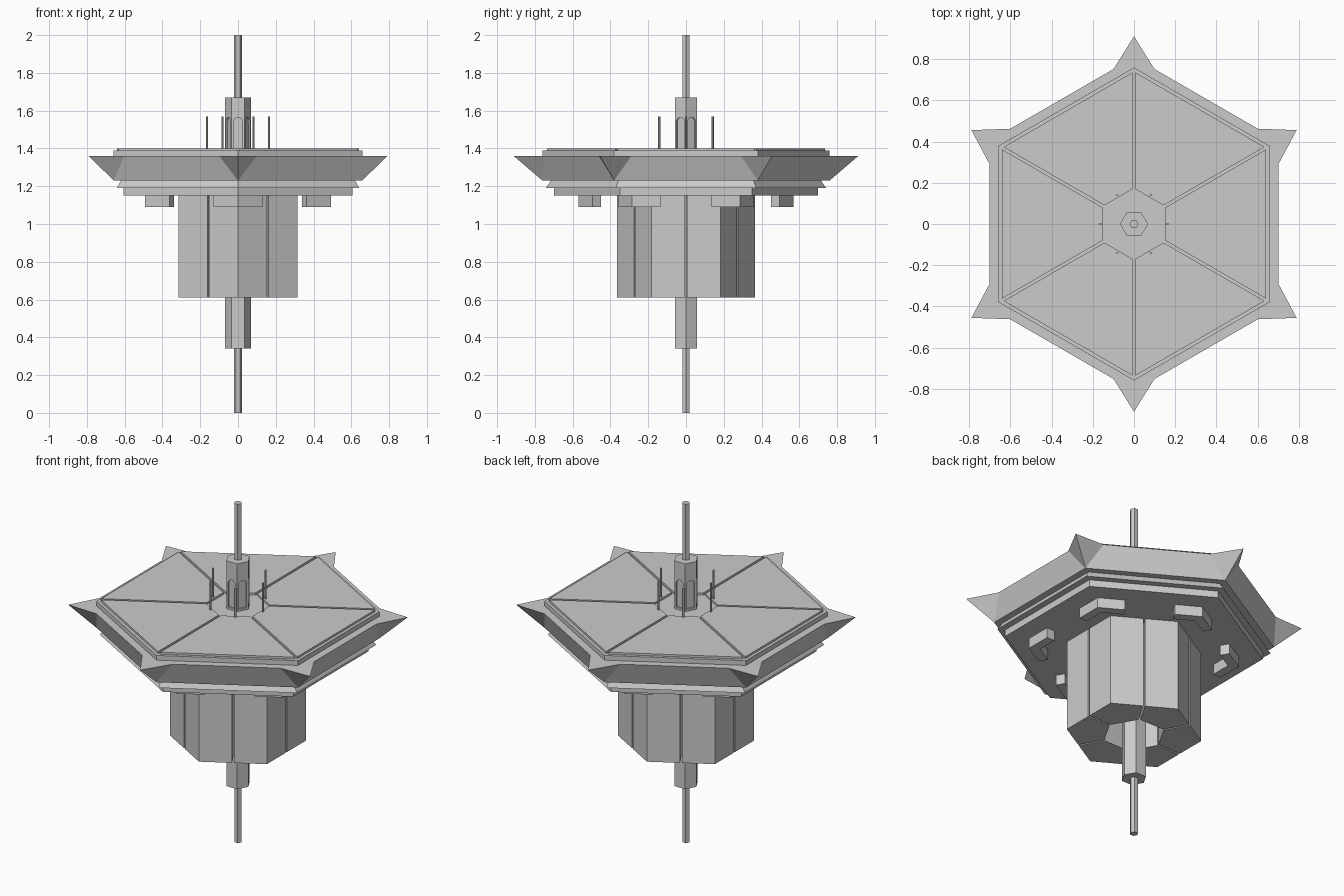
import bpy, bmesh
from math import pi, cos, sin, tan, radians
from mathutils import Vector, Matrix

cube = bpy.data.objects.get("Cube")
if cube:
    bpy.data.objects.remove(cube)

grey = bpy.data.materials.new("plain grey")
grey.use_nodes = True
COLOUR = (0.6, 0.6, 0.6, 1)
grey.diffuse_color = COLOUR
grey.node_tree.nodes["Principled BSDF"].inputs["Base Color"].default_value = COLOUR

T30 = tan(pi / 6)
C30 = cos(pi / 6)


def finish(name, bm):
    bmesh.ops.recalc_face_normals(bm, faces=bm.faces[:])
    mesh = bpy.data.meshes.new(name)
    bm.to_mesh(mesh)
    bm.free()
    mesh.materials.append(grey)
    obj = bpy.data.objects.new(name, mesh)
    bpy.context.collection.objects.link(obj)
    return obj


def hexagon(r, pointy=True):
    start = pi / 2 if pointy else 0
    return [(r * cos(start + i * pi / 3), r * sin(start + i * pi / 3)) for i in range(6)]


def add_loft(bm, layers, matrix=Matrix()):
    """Skin a closed solid through (outline, z) layers."""
    rings = [[bm.verts.new(matrix @ Vector((x, y, z))) for x, y in pts] for pts, z in layers]
    for low, high in zip(rings, rings[1:]):
        n = len(low)
        for i in range(n):
            j = (i + 1) % n
            bm.faces.new((low[i], low[j], high[j], high[i]))
    bm.faces.new(rings[0][::-1])
    bm.faces.new(rings[-1])


def loft(name, layers):
    bm = bmesh.new()
    add_loft(bm, layers)
    return finish(name, bm)


def six(name, outline, z0, z1, first=0.0):
    """Repeat one upright prism six times about the z axis."""
    bm = bmesh.new()
    for i in range(6):
        add_loft(bm, [(outline, z0), (outline, z1)], Matrix.Rotation(first + i * pi / 3, 4, 'Z'))
    return finish(name, bm)


# Central shafts
for name, r, z0, z1 in (("lower_spike", 0.022, 0, 0.34), ("lower_shaft", 0.068, 0.34, 1.16),
                        ("upper_spike", 0.022, 1.67, 2.0)):
    h = hexagon(r, False)
    loft(name, [(h, z0), (h, z1)])

# Hub with an arched niche in each face
h = hexagon(0.068, False)
hub = loft("hub", [(h, 1.37), (h, 1.67)])
arch = [(-0.024, 1.40), (0.024, 1.40)]
arch += [(0.024 * cos(a), 1.541 + 0.024 * sin(a)) for a in [i * pi / 8 for i in range(9)]]
bm = bmesh.new()
for i in range(6):
    turn = Matrix.Rotation(radians(30) + i * pi / 3, 4, 'Z')
    stand = Matrix(((0, 0, 1, 0), (1, 0, 0, 0), (0, 1, 0, 0), (0, 0, 0, 1)))
    add_loft(bm, [(arch, 0.049), (arch, 0.08)], turn @ stand)
cutter = finish("niche_cutter", bm)
cutter.hide_render = True
cut = hub.modifiers.new("niches", 'BOOLEAN')
cut.operation = 'DIFFERENCE'
cut.solver = 'EXACT'
cut.object = cutter
bpy.context.view_layer.objects.active = hub
bpy.ops.object.modifier_apply(modifier=cut.name)
bpy.data.objects.remove(cutter)

# Hollow body of six corner blocks, parted by slits
R, HOLE, GAP = 0.365, 0.167, 0.005
side = Vector((sin(pi / 6), cos(pi / 6)))      # towards the middle of a face
along = Vector((cos(pi / 6), -sin(pi / 6)))    # along that face, away from the corner
inner = side * HOLE - along * GAP
outer = side * R * C30 - along * GAP
block = [(0, R), (-outer.x, outer.y), (-inner.x, inner.y), (inner.x, inner.y), (outer.x, outer.y)]
six("body_blocks", block, 0.61, 1.155)

# Chevron brackets under the deck
ARM, R0, R1 = 0.15, 0.51, 0.57
dx, dy = ARM * C30, ARM / 2
ix, iy = dx - 0.026, dy - 0.015
chevron = [(0, R1), (-dx, R1 - dy), (-ix, R0 - iy), (0, R0), (ix, R0 - iy), (dx, R1 - dy)]
six("under_brackets", chevron, 1.09, 1.155)

# Stepped deck
loft("deck_base", [(hexagon(0.70), 1.15), (hexagon(0.70), 1.19)])
loft("deck_sloped_step", [(hexagon(0.742), 1.19), (hexagon(0.712), 1.235)])
loft("deck_top_plate", [(hexagon(0.76), 1.35), (hexagon(0.76), 1.388)])

# Flared rim with a pointed fin at each corner
bm = bmesh.new()
corners = [Vector((x, y, 0)) for x, y in hexagon(1)]
low, left, tip, right = [], [], [], []
for i, c in enumerate(corners):
    up = Vector((0, 0, 1.36))
    to_prev = (corners[i - 1] - c) * 0.115
    to_next = (corners[(i + 1) % 6] - c) * 0.115
    low.append(bm.verts.new(c * 0.76 + Vector((0, 0, 1.23))))
    left.append(bm.verts.new(c * 0.81 + to_prev + up))
    tip.append(bm.verts.new(c * 0.912 + up))
    right.append(bm.verts.new(c * 0.81 + to_next + up))
for i in range(6):
    j = (i + 1) % 6
    bm.faces.new((low[i], tip[i], left[i]))
    bm.faces.new((low[i], right[i], tip[i]))
    bm.faces.new((left[i], tip[i], right[i]))
    bm.faces.new((low[i], low[j], left[j], right[i]))
bm.faces.new(low[::-1])
bm.faces.new([v for pair in zip(left, right) for v in pair])
finish("finned_rim", bm)

# Six roof panels with grooves between them
near, far, slit = 0.15, 0.74 * C30, 0.008
w0, w1 = near * T30 - slit, far * T30 - slit
six("roof_panels", [(near, -w0), (far, -w1), (far, w1), (near, w0)], 1.385, 1.40)

# Thin rods round the hub
rod = [(0.163 + x, y) for x, y in hexagon(0.006)]
six("thin_rods", rod, 1.385, 1.57)
